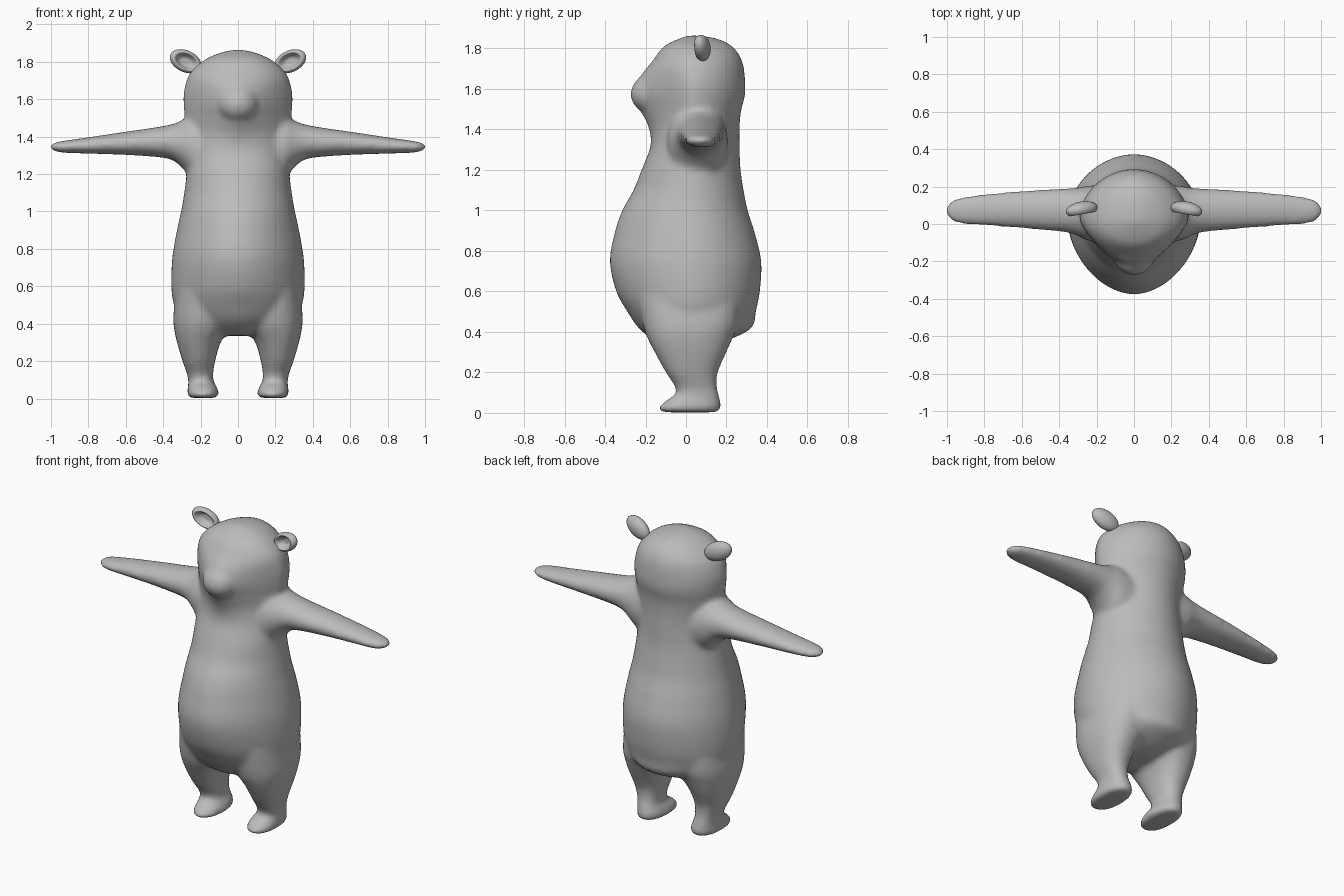
import bpy, bmesh, math
from mathutils import Matrix, Vector

if "Cube" in bpy.data.objects:
    bpy.data.objects.remove(bpy.data.objects["Cube"])

grey = bpy.data.materials.new("plain grey")
grey.diffuse_color = (0.5, 0.5, 0.5, 1)
grey.use_nodes = True
grey.node_tree.nodes["Principled BSDF"].inputs["Base Color"].default_value = grey.diffuse_color
SIDES = 48


def spline(rows, steps=6):
    """Catmull-Rom interpolation of section rows."""
    out = []
    for i in range(len(rows) - 1):
        a, b = rows[max(i - 1, 0)], rows[i]
        c, d = rows[i + 1], rows[min(i + 2, len(rows) - 1)]
        for k in range(steps):
            t = k / steps
            out.append([0.5 * (2 * q + (r - p) * t + (2 * p - 5 * q + 4 * r - s) * t * t
                               + (3 * q - p - 3 * r + s) * t ** 3)
                        for p, q, r, s in zip(a, b, c, d)])
    return out + [list(rows[-1])]


def power(v, p):
    return math.copysign(abs(v) ** (2 / p), v)


def loft(bm, rows, ring):
    """Skin closed rings and cap both ends."""
    loops = [[bm.verts.new(ring(r, 2 * math.pi * k / SIDES)) for k in range(SIDES)]
             for r in spline(rows)]
    faces = [bm.faces.new(loops[0]), bm.faces.new(loops[-1])]
    for a, b in zip(loops, loops[1:]):
        for k in range(SIDES):
            n = (k + 1) % SIDES
            faces.append(bm.faces.new((a[k], a[n], b[n], b[k])))
    bmesh.ops.recalc_face_normals(bm, faces=faces)


def make_object(name, bm):
    for f in bm.faces:
        f.smooth = True
    me = bpy.data.meshes.new(name)
    bm.to_mesh(me)
    bm.free()
    me.materials.append(grey)
    ob = bpy.data.objects.new(name, me)
    bpy.context.collection.objects.link(ob)
    return ob


# torso and head: z, half width, front y, back y, roundness of the front
TRUNK = [(.335, .10, -.08, .12, 2), (.36, .20, -.16, .21, 2), (.42, .29, -.235, .325, 1.9),
         (.5, .342, -.29, .345, 1.9), (.6, .357, -.345, .365, 1.85), (.75, .352, -.377, .372, 1.85),
         (.9, .327, -.35, .337, 1.85), (1.0, .305, -.315, .305, 1.9), (1.1, .288, -.26, .285, 1.9),
         (1.2, .275, -.22, .27, 2), (1.32, .26, -.175, .265, 2), (1.41, .265, -.185, .265, 1.6),
         (1.49, .282, -.225, .272, 1.35), (1.57, .292, -.255, .292, 1.3), (1.65, .289, -.235, .292, 1.4),
         (1.74, .257, -.165, .277, 1.8), (1.81, .18, -.11, .23, 2), (1.85, .09, -.03, .15, 2),
         (1.864, .02, .01, .06, 2)]


def trunk_ring(r, a):
    z, w, yf, yb, p = r
    c, s, mid = math.cos(a), math.sin(a), 0.03
    if s < 0:
        return (w * power(c, p), mid + (mid - yf) * power(s, p), z)
    return (w * power(c, 1.9), mid + (yb - mid) * power(s, 1.9), z)


# arm: x, bottom z, top z, front y, back y
ARM = [(.12, 1.12, 1.52, -.10, .21), (.24, 1.17, 1.515, -.09, .205), (.30, 1.235, 1.487, -.065, .195),
       (.36, 1.278, 1.465, -.045, .19), (.46, 1.293, 1.447, -.035, .185), (.6, 1.302, 1.427, -.023, .177),
       (.8, 1.309, 1.397, -.008, .16), (.92, 1.313, 1.38, .0, .143), (.975, 1.32, 1.37, .018, .125),
       (1.004, 1.335, 1.355, .05, .095)]

# leg and foot: z, inner x, outer x, front y, back y
LEG = [(.58, .02, .33, -.24, .27), (.45, .025, .345, -.215, .26), (.38, .045, .343, -.195, .235),
       (.3, .093, .326, -.155, .2), (.2, .122, .297, -.10, .157), (.13, .133, .272, -.055, .153),
       (.09, .13, .265, -.055, .162), (.06, .112, .268, -.10, .17), (.025, .102, .273, -.135, .172),
       (.003, .115, .26, -.12, .16)]

bm = bmesh.new()
loft(bm, TRUNK, trunk_ring)
# muzzle
bmesh.ops.create_uvsphere(bm, u_segments=32, v_segments=20, radius=1,
                          matrix=Matrix.Translation((0, -.15, 1.575)) @ Matrix.Diagonal((.115, .125, .105, 1)))
for side in (1, -1):
    loft(bm, ARM, lambda r, a: (side * r[0],
                                (r[3] + r[4]) / 2 + (r[4] - r[3]) / 2 * math.cos(a),
                                (r[1] + r[2]) / 2 + (r[2] - r[1]) / 2 * math.sin(a)))
    loft(bm, LEG, lambda r, a: (side * ((r[1] + r[2]) / 2 + (r[2] - r[1]) / 2 * power(math.cos(a), 2.3)),
                                (r[3] + r[4]) / 2 + (r[4] - r[3]) / 2 * power(math.sin(a), 2.3), r[0]))
body = make_object("body", bm)
# fuse limbs, trunk and muzzle into one soft skin
fuse = body.modifiers.new("fuse", 'REMESH')
fuse.mode = 'VOXEL'
fuse.voxel_size = 0.013
fuse.use_smooth_shade = True
soft = body.modifiers.new("soften", 'SMOOTH')
soft.factor = 0.5
soft.iterations = 14

# cupped ears, hollow towards the front
for side, name in ((1, "left_ear"), (-1, "right_ear")):
    bm = bmesh.new()
    bmesh.ops.create_uvsphere(bm, u_segments=40, v_segments=32, radius=1,
                              matrix=Matrix.Rotation(math.pi / 2, 4, 'X'))
    for v in bm.verts:
        r = math.hypot(v.co.x, v.co.z)
        if v.co.y < 0 and r < .8:
            t = 1 - (r / .8) ** 2
            v.co.y += 1.25 * t * t * (3 - 2 * t)
    bmesh.ops.transform(bm, verts=bm.verts, matrix=(
        Matrix.Translation((side * .28, .078, 1.803)) @ Matrix.Rotation(-side * .18, 4, 'Z')
        @ Matrix.Rotation(-side * .42, 4, 'Y') @ Matrix.Diagonal((.09, .042, .058, 1))))
    make_object(name, bm)
